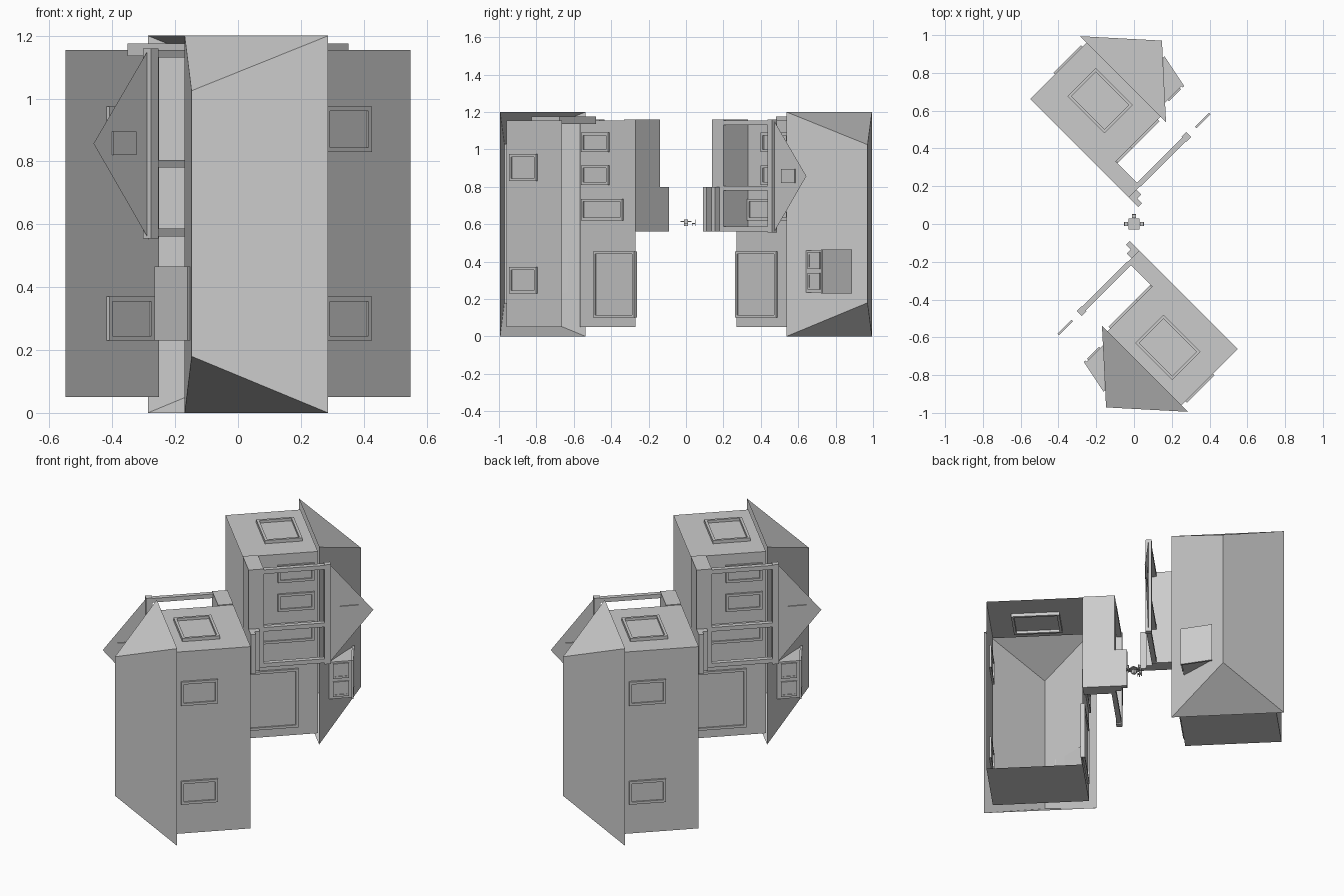
import bpy, bmesh, math
from mathutils import Matrix, Vector

cube = bpy.data.objects.get("Cube")
if cube:
    bpy.data.objects.remove(cube)

grey = bpy.data.materials.new("plain_grey")
grey.use_nodes = True
grey.diffuse_color = (0.6, 0.6, 0.6, 1)
grey.node_tree.nodes["Principled BSDF"].inputs["Base Color"].default_value = (0.6, 0.6, 0.6, 1)


def finish(name, bm, turn):
    bmesh.ops.recalc_face_normals(bm, faces=bm.faces)
    mesh = bpy.data.meshes.new(name)
    bm.to_mesh(mesh)
    bm.free()
    mesh.materials.append(grey)
    obj = bpy.data.objects.new(name, mesh)
    obj.matrix_world = Matrix.Rotation(turn, 4, "Z")
    bpy.context.collection.objects.link(obj)


def add_box(bm, lo, hi):
    lo, hi = Vector(lo), Vector(hi)
    mat = Matrix.Translation((lo + hi) / 2) @ Matrix.Diagonal((*(hi - lo), 1))
    bmesh.ops.create_cube(bm, size=1, matrix=mat)


def boxes(name, turn, *pairs):
    bm = bmesh.new()
    for lo, hi in pairs:
        add_box(bm, lo, hi)
    finish(name, bm, turn)


def surface(name, turn, points, faces):
    bm = bmesh.new()
    verts = [bm.verts.new(p) for p in points]
    for f in faces:
        bm.faces.new([verts[i] for i in f])
    finish(name, bm, turn)


def prism(name, turn, profile, z0, z1):
    bm = bmesh.new()
    face = bm.faces.new([bm.verts.new((*p, z0)) for p in profile])
    ext = bmesh.ops.extrude_face_region(bm, geom=[face])["geom"]
    bmesh.ops.translate(bm, vec=(0, 0, z1 - z0),
                        verts=[e for e in ext if isinstance(e, bmesh.types.BMVert)])
    finish(name, bm, turn)


def frame(name, turn, axis, pos, a, b, depth=0.012, rim=0.015):
    """Four bars and a pane on the plane where the given axis equals pos."""
    def place(d, p, q):
        return (d, p, q) if axis == 0 else (p, q, d)
    (a0, a1), (b0, b1) = a, b
    rects = [(a0, a0 + rim, b0, b1), (a1 - rim, a1, b0, b1),
             (a0 + rim, a1 - rim, b0, b0 + rim), (a0 + rim, a1 - rim, b1 - rim, b1)]
    parts = [(place(pos - depth, p0, q0), place(pos + depth, p1, q1)) for p0, p1, q0, q1 in rects]
    parts.append((place(pos - 0.004, a0 + rim, b0 + rim), place(pos + 0.004, a1 - rim, b1 - rim)))
    boxes(name, turn, *parts)


# One house lying on its back wall: x is out of the facade, y is the house's up
BACK, FACADE, BASE, EAVE = -0.856, -0.302, 0.08, 0.50
Z0, Z1 = 0.05, 1.155
DECK, PORCH = -0.118, -0.13


def house(tag, turn):
    # open shell of four walls
    corners = [(BACK, Z0), (FACADE, Z0), (FACADE, Z1), (BACK, Z1)]
    points = [(w, v, z) for v in (BASE, EAVE) for w, z in corners]
    surface(tag + "_walls", turn, points,
            [(i, (i + 1) % 4, (i + 1) % 4 + 4, i + 4) for i in range(4)])

    # hip roof
    surface(tag + "_hip_roof", turn,
            [(-0.26, EAVE, 0), (-0.906, EAVE, 0), (-0.906, EAVE, 1.2), (-0.26, EAVE, 1.2),
             (-0.582, 0.791, 0.18), (-0.582, 0.791, 1.025)],
            [(0, 1, 4), (1, 2, 5, 4), (2, 3, 5), (3, 0, 4, 5)])

    # windows on the back wall, end wall and facade
    for i, z in enumerate(((0.23, 0.37), (0.83, 0.975))):
        frame(f"{tag}_back_window_{i}", turn, 0, BACK, (0.265, 0.47), z)
    frame(tag + "_end_window", turn, 2, Z1, (-0.728, -0.45), (0.23, 0.44), 0.02)
    for i, z in enumerate(((0.985, 1.09), (0.81, 0.915))):
        frame(f"{tag}_front_window_{i}", turn, 0, FACADE, (0.275, 0.48), z)
    frame(tag + "_front_door", turn, 0, FACADE, (0.17, 0.48), (0.62, 0.735))
    frame(tag + "_garage_door", turn, 0, FACADE, (BASE, 0.39), (0.10, 0.455))

    # shed dormer
    prism(tag + "_dormer_body", turn, [(-0.337, 0.56), (-0.337, 0.695), (-0.51, 0.73)], 0.235, 0.46)
    prism(tag + "_dormer_roof", turn,
          [(-0.328, 0.692), (-0.328, 0.704), (-0.514, 0.742), (-0.514, 0.728)], 0.23, 0.465)
    for i, z in enumerate(((0.25, 0.34), (0.36, 0.45))):
        frame(f"{tag}_dormer_window_{i}", turn, 0, -0.337, (0.59, 0.68), z, 0.008, 0.012)

    # porch deck and steps
    boxes(tag + "_porch_deck", turn, ((FACADE, BASE, 0.56), (DECK, 0.165, 1.16)))
    boxes(tag + "_porch_steps", turn,
          ((DECK, BASE, 0.56), (-0.083, 0.137, 0.80)),
          ((-0.083, BASE, 0.56), (-0.048, 0.108, 0.80)))

    # porch posts, beams and false gable
    boxes(tag + "_porch_posts", turn,
          *[((PORCH - 0.014, 0.165, z), (PORCH + 0.014, 0.505, z + 0.025))
            for z in (0.562, 0.78, 1.13)])
    boxes(tag + "_porch_beam", turn, ((PORCH - 0.018, 0.505, 0.555), (PORCH + 0.018, 0.54, 1.16)))
    surface(tag + "_porch_gable", turn,
            [(PORCH, 0.53, 0.55), (PORCH, 0.53, 1.16), (PORCH, 0.78, 0.857)], [(0, 1, 2)])
    boxes(tag + "_gable_vent", turn,
          ((PORCH - 0.006, 0.593, 0.82), (PORCH + 0.006, 0.697, 0.895)))


house("first_house", math.radians(135))
house("second_house", math.radians(315))

# small table with three chairs between the houses
boxes("table", 0, ((-0.03, -0.03, 0.612), (0.03, 0.03, 0.618)),
      ((-0.01, -0.01, 0.59), (0.01, 0.01, 0.612)))
for i in range(3):
    boxes(f"chair_{i}", i * math.pi / 2,
          ((0.032, -0.01, 0.602), (0.05, 0.01, 0.606)),
          ((0.047, -0.01, 0.606), (0.052, 0.01, 0.625)),
          *[((x, y, 0.59), (x + 0.003, y + 0.003, 0.602))
            for x in (0.033, 0.047) for y in (-0.01, 0.007)])
